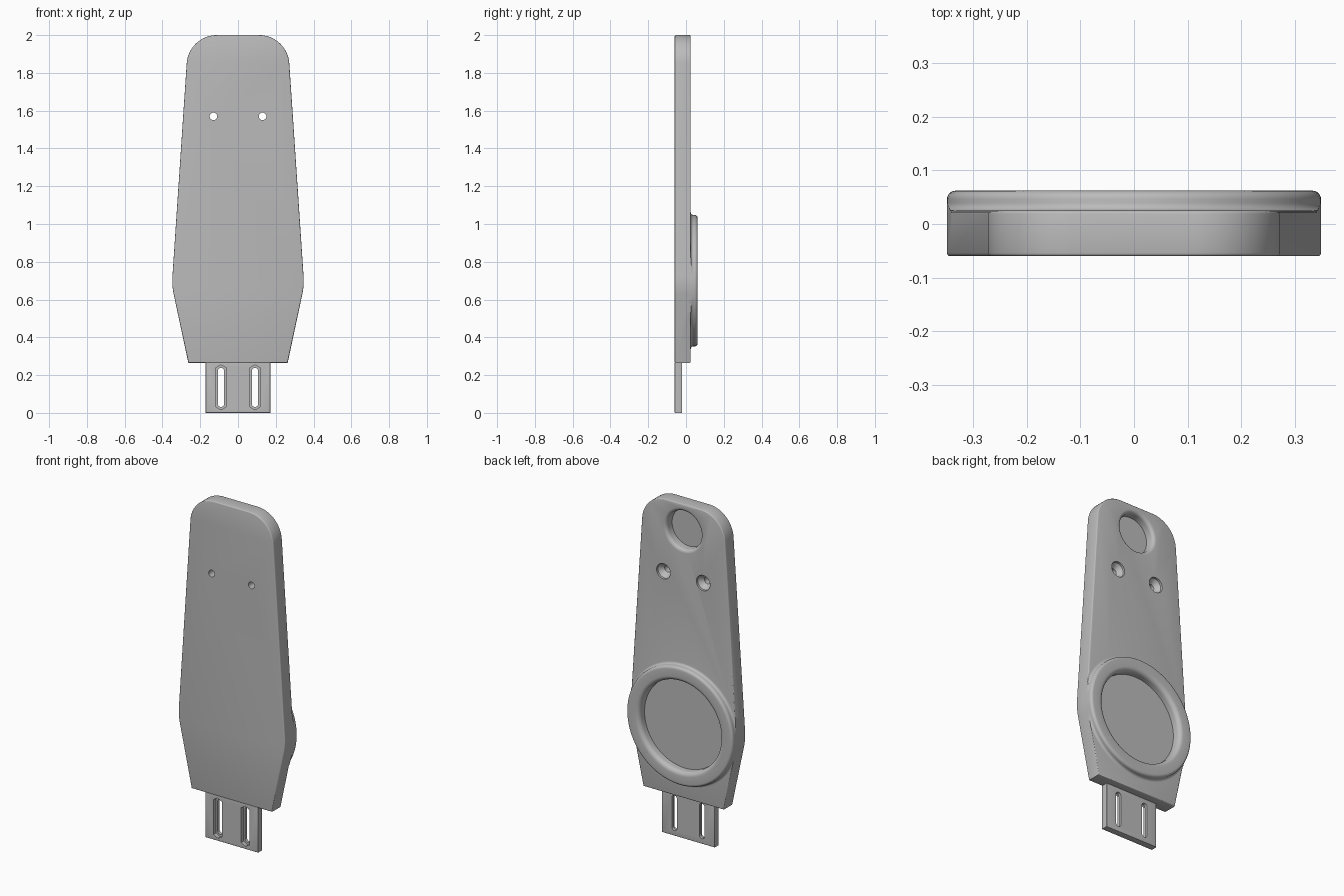
import bpy, bmesh
from math import sin, cos, radians, tau
from mathutils import Vector

cube = bpy.data.objects.get("Cube")
if cube:
    bpy.data.objects.remove(cube)

grey = bpy.data.materials.new("plain grey")
grey.use_nodes = True
grey.diffuse_color = (0.5, 0.5, 0.5, 1)
grey.node_tree.nodes["Principled BSDF"].inputs["Base Color"].default_value = (0.5, 0.5, 0.5, 1)

FRONT, BACK, RIM, TAB_BACK = -0.06, 0.025, 0.062, -0.02
RING_Z, RING_R = 0.70, 0.348


def finish(name, bm):
    bmesh.ops.remove_doubles(bm, verts=bm.verts, dist=1e-5)
    bmesh.ops.recalc_face_normals(bm, faces=bm.faces)
    mesh = bpy.data.meshes.new(name)
    bm.to_mesh(mesh)
    bm.free()
    mesh.materials.append(grey)
    obj = bpy.data.objects.new(name, mesh)
    bpy.context.collection.objects.link(obj)
    return obj


def prism(name, outline, y0, y1, bevel=0):
    """Extrude an x-z outline along y, optionally rounding the rims."""
    bm = bmesh.new()
    face = bm.faces.new([bm.verts.new((x, y0, z)) for x, z in outline])
    ext = bmesh.ops.extrude_face_region(bm, geom=[face], use_keep_orig=True)
    for v in ext["geom"]:
        if isinstance(v, bmesh.types.BMVert):
            v.co.y = y1
    bmesh.ops.recalc_face_normals(bm, faces=bm.faces)
    if bevel:
        rims = [e for e in bm.edges if abs(e.verts[0].co.y - e.verts[1].co.y) < 1e-6]
        bmesh.ops.bevel(bm, geom=rims, offset=bevel, segments=3, profile=0.5, affect='EDGES')
    return finish(name, bm)


def lathe(name, profile, x, z, steps):
    """Revolve (radius, y) points around a front-to-back axis."""
    bm = bmesh.new()
    vs = [bm.verts.new((x + r, y, z)) for r, y in profile]
    es = [bm.edges.new(p) for p in zip(vs, vs[1:])]
    bmesh.ops.spin(bm, geom=vs + es, cent=(x, 0, z), axis=(0, 1, 0),
                   angle=tau, steps=steps, use_duplicate=False)
    return finish(name, bm)


def arc(cx, cy, r, a0, a1, n):
    angles = [radians(a0 + (a1 - a0) * i / n) for i in range(n + 1)]
    return [(cx + r * cos(a), cy + r * sin(a)) for a in angles]


def combine(obj, other, operation):
    """Apply a boolean and discard the helper."""
    mod = obj.modifiers.new("boolean", 'BOOLEAN')
    mod.operation, mod.object, mod.solver = operation, other, 'EXACT'
    bpy.context.view_layer.update()
    graph = bpy.context.evaluated_depsgraph_get()
    mesh = bpy.data.meshes.new_from_object(obj.evaluated_get(graph))
    obj.modifiers.clear()
    obj.data = mesh
    bpy.data.objects.remove(other)


def smooth(obj):
    bpy.ops.object.select_all(action='DESELECT')
    obj.select_set(True)
    bpy.context.view_layer.objects.active = obj
    bpy.ops.object.shade_smooth_by_angle(angle=radians(35))


# Paddle outline: straight foot, waist tangent to the ring, rounded shoulders
half = [(0.263, 0.265)]
half += arc(0, RING_Z, RING_R, -12, 3.9, 8)
half += arc(0.112, 1.84, 0.16, 3.9, 90, 16)
outline = half + [(-x, z) for x, z in reversed(half)]
body = prism("paddle_body", outline, FRONT, BACK, bevel=0.006)

# Raised ring with a cove at its base, trimmed to the paddle sides
ring_profile = [(0, 0)] + [(0.362, 0), (0.362, BACK)]
ring_profile += arc(0.362, 0.039, 0.014, 270, 180, 5)
ring_profile += arc(RING_R - 0.016, RIM - 0.016, 0.016, 0, 90, 6) + [(0, RIM)]
ring = lathe("raised_ring", ring_profile, 0, RING_Z, 96)
combine(ring, prism("trim", outline, -0.1, 0.1), 'INTERSECT')
combine(body, ring, 'UNION')


# Round pockets with softened lips
def pocket(r, lip, floor, top, z):
    profile = [(0, floor), (r, floor)] + arc(r + lip, top - lip, lip, 180, 90, 6)
    profile += [(r + lip, 0.1), (0, 0.1)]
    combine(body, lathe("pocket_cutter", profile, 0, z, 80), 'DIFFERENCE')


pocket(0.264, 0.026, 0.01, RIM, RING_Z)
pocket(0.112, 0.02, -0.03, BACK, 1.845)

# Countersunk screw holes
for side in (-1, 1):
    profile = [(0, -0.1), (0.02, -0.1), (0.02, -0.015), (0.045, 0.012), (0.045, 0.1), (0, 0.1)]
    combine(body, lathe("screw_cutter", profile, side * 0.13, 1.57, 32), 'DIFFERENCE')
smooth(body)

# Thin mounting tab with two slots, each sunk into a pointed recess on the front
tab = prism("mounting_tab", [(-0.172, 0), (0.172, 0), (0.172, 0.268), (-0.172, 0.268)],
            FRONT, TAB_BACK, bevel=0.004)
for side in (-1, 1):
    x = side * 0.09
    slot = arc(x, 0.048, 0.017, 180, 360, 10) + arc(x, 0.222, 0.017, 0, 180, 10)
    combine(tab, prism("slot_cutter", slot, -0.1, 0.1), 'DIFFERENCE')
    recess = [(x, 0.016), (x + 0.027, 0.032), (x + 0.027, 0.238),
              (x, 0.254), (x - 0.027, 0.238), (x - 0.027, 0.032)]
    combine(tab, prism("recess_cutter", recess, -0.1, -0.038), 'DIFFERENCE')
smooth(tab)
